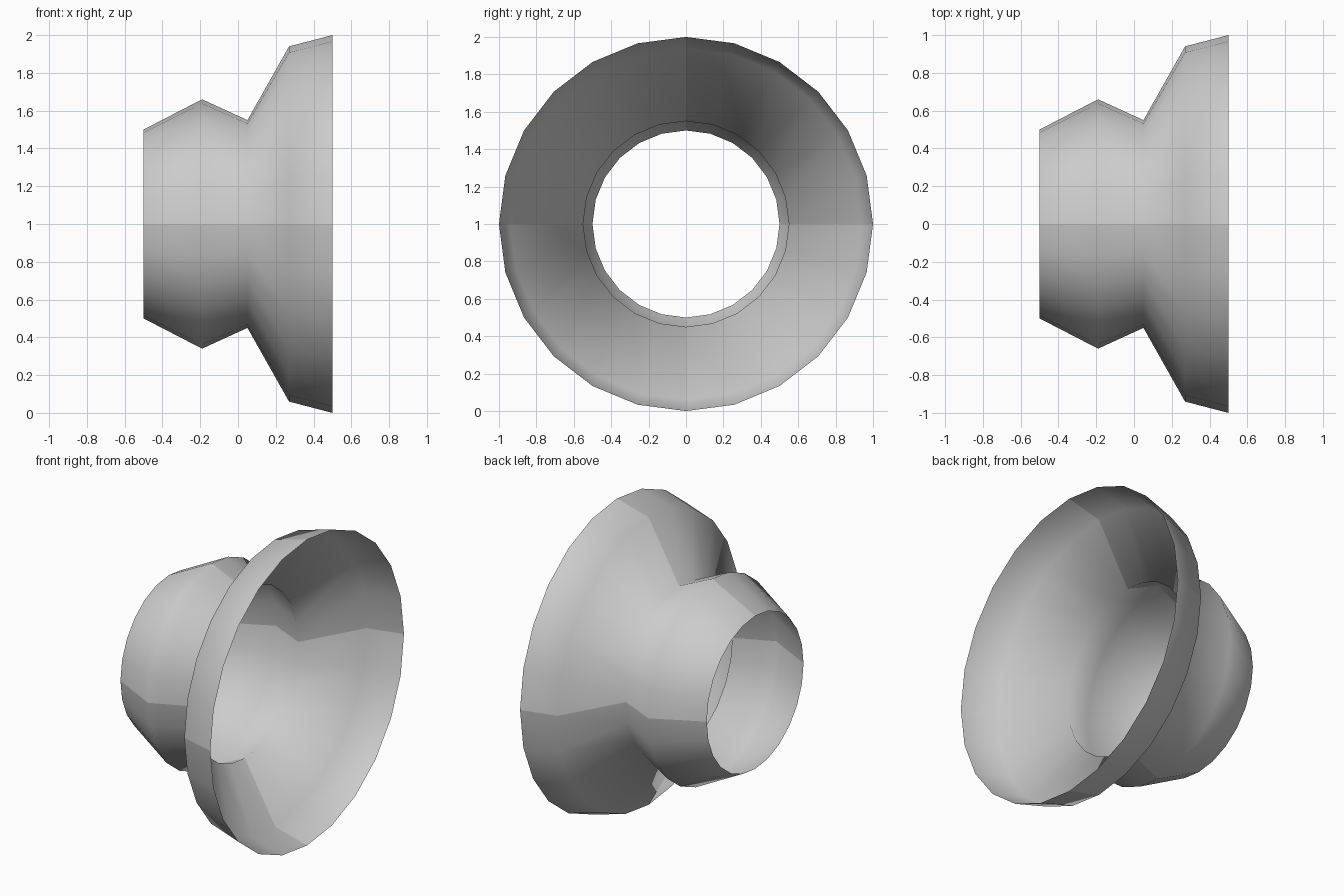
import bpy, bmesh, math

if "Cube" in bpy.data.objects:
    bpy.data.objects.remove(bpy.data.objects["Cube"])

# Profile of the flared shell: (position along x, radius)
PROFILE = [(-0.5, 0.5), (-0.19, 0.66), (0.05, 0.55), (0.27, 0.94), (0.5, 1.0)]
SIDES = 24
QUARTER = SIDES // 4


def ring_point(x, r, i):
    a = 2 * math.pi * i / SIDES
    return (x, r * math.cos(a), 1 + r * math.sin(a))


bm = bmesh.new()

# Four separate quarter panels, smooth inside and creased where they meet
for q in range(4):
    cols = [[bm.verts.new(ring_point(x, r, q * QUARTER + i)) for x, r in PROFILE]
            for i in range(QUARTER + 1)]
    for c0, c1 in zip(cols, cols[1:]):
        for j in range(len(PROFILE) - 1):
            face = bm.faces.new((c0[j], c1[j], c1[j + 1], c0[j + 1]))
            face.smooth = True
            # Keep normals pointing away from the axis
            face.normal_update()
            mid = face.calc_center_median()
            if face.normal.y * mid.y + face.normal.z * (mid.z - 1) < 0:
                face.normal_flip()

mesh = bpy.data.meshes.new("flared_nozzle")
bm.to_mesh(mesh)
bm.free()
nozzle = bpy.data.objects.new("flared_nozzle", mesh)
bpy.context.collection.objects.link(nozzle)
